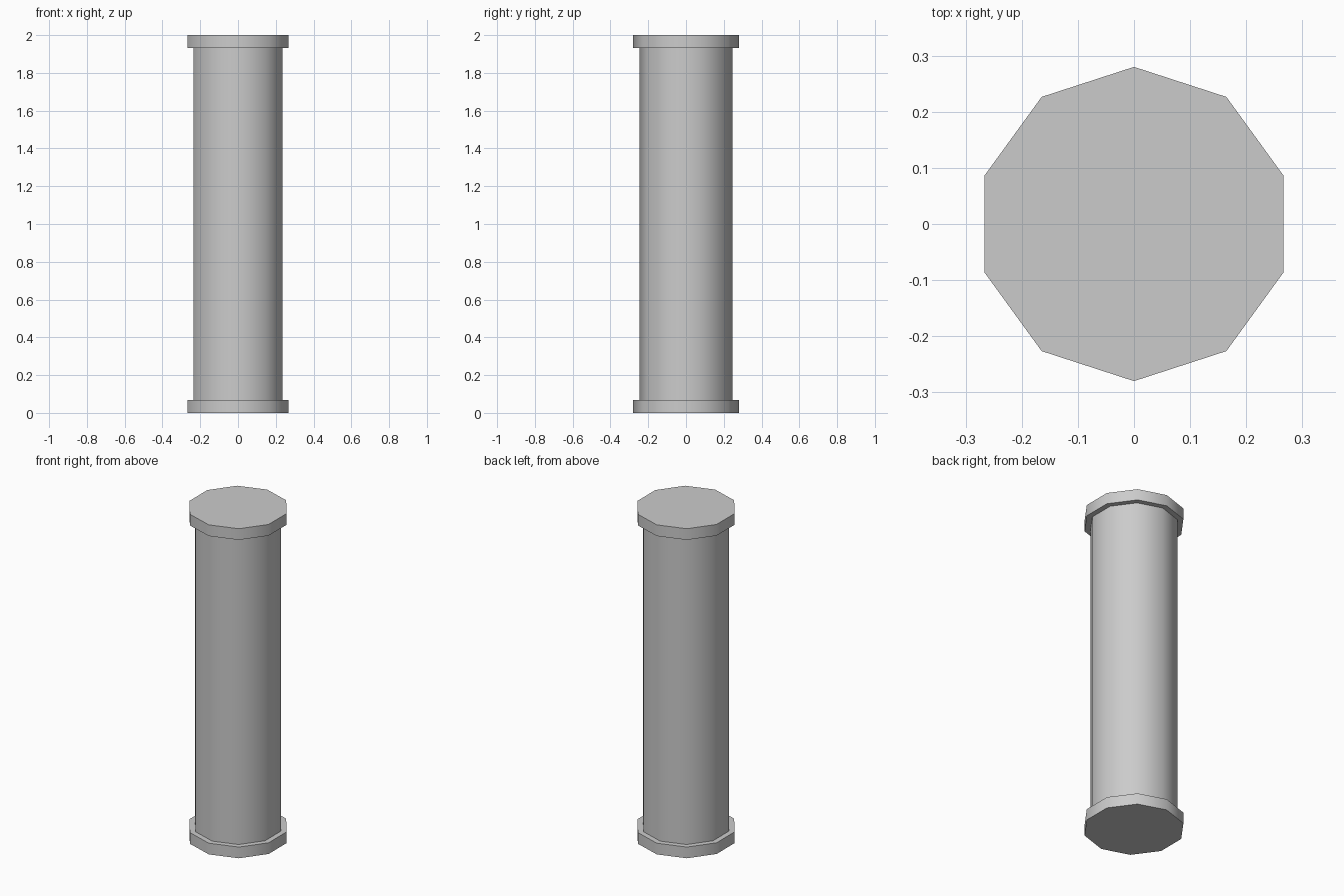
import bpy
from math import radians

if "Cube" in bpy.data.objects:
    bpy.data.objects.remove(bpy.data.objects["Cube"])

SIDES = 10
HEIGHT = 2.0
COLLAR_H = 0.068
COLLAR_R = 0.28
SHAFT_R = 0.247


def drum(name, radius, z0, z1, caps='NGON'):
    """Ten-sided cylinder between two heights, smooth round its side."""
    bpy.ops.mesh.primitive_cylinder_add(
        vertices=SIDES, radius=radius, depth=z1 - z0,
        end_fill_type=caps, location=(0, 0, (z0 + z1) / 2))
    obj = bpy.context.object
    obj.name = name
    # 36 degrees between sides stays smooth, the rims stay sharp
    bpy.ops.object.shade_smooth_by_angle(angle=radians(40))
    return obj


# Collars at both ends
drum("base_collar", COLLAR_R, 0, COLLAR_H)
drum("top_collar", COLLAR_R, HEIGHT - COLLAR_H, HEIGHT)

# Shaft, open where it meets the collars
drum("shaft", SHAFT_R, COLLAR_H, HEIGHT - COLLAR_H, caps='NOTHING')
